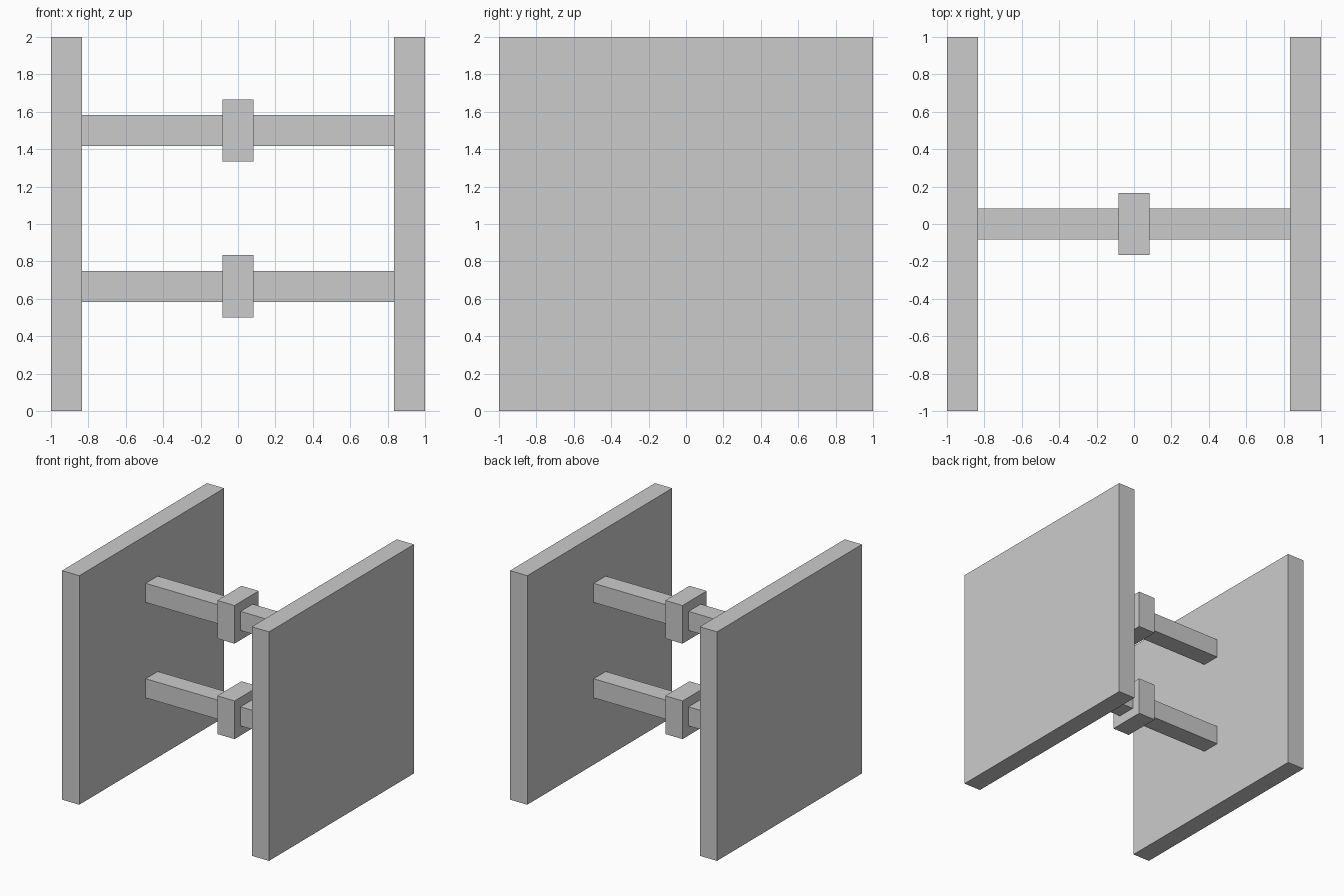
import bpy

if "Cube" in bpy.data.objects:
    bpy.data.objects.remove(bpy.data.objects["Cube"])

U = 1 / 12  # base module of the design


def box(name, center, size):
    """Axis-aligned box, centre and full size given in modules."""
    bpy.ops.mesh.primitive_cube_add(size=1, location=[c * U for c in center])
    obj = bpy.context.object
    obj.name = name
    obj.scale = [s * U for s in size]
    bpy.ops.object.transform_apply(location=False, rotation=False, scale=True)
    return obj


# Two large square side panels
for side, x in (("left", -11), ("right", 11)):
    box(f"{side}_panel", (x, 0, 12), (2, 24, 24))

# Two crossbars between the panels, each with a square collar at mid-span
for level, z in (("lower", 8), ("upper", 18)):
    box(f"{level}_crossbar", (0, 0, z), (20, 2, 2))
    box(f"{level}_collar", (0, 0, z), (2, 4, 4))
